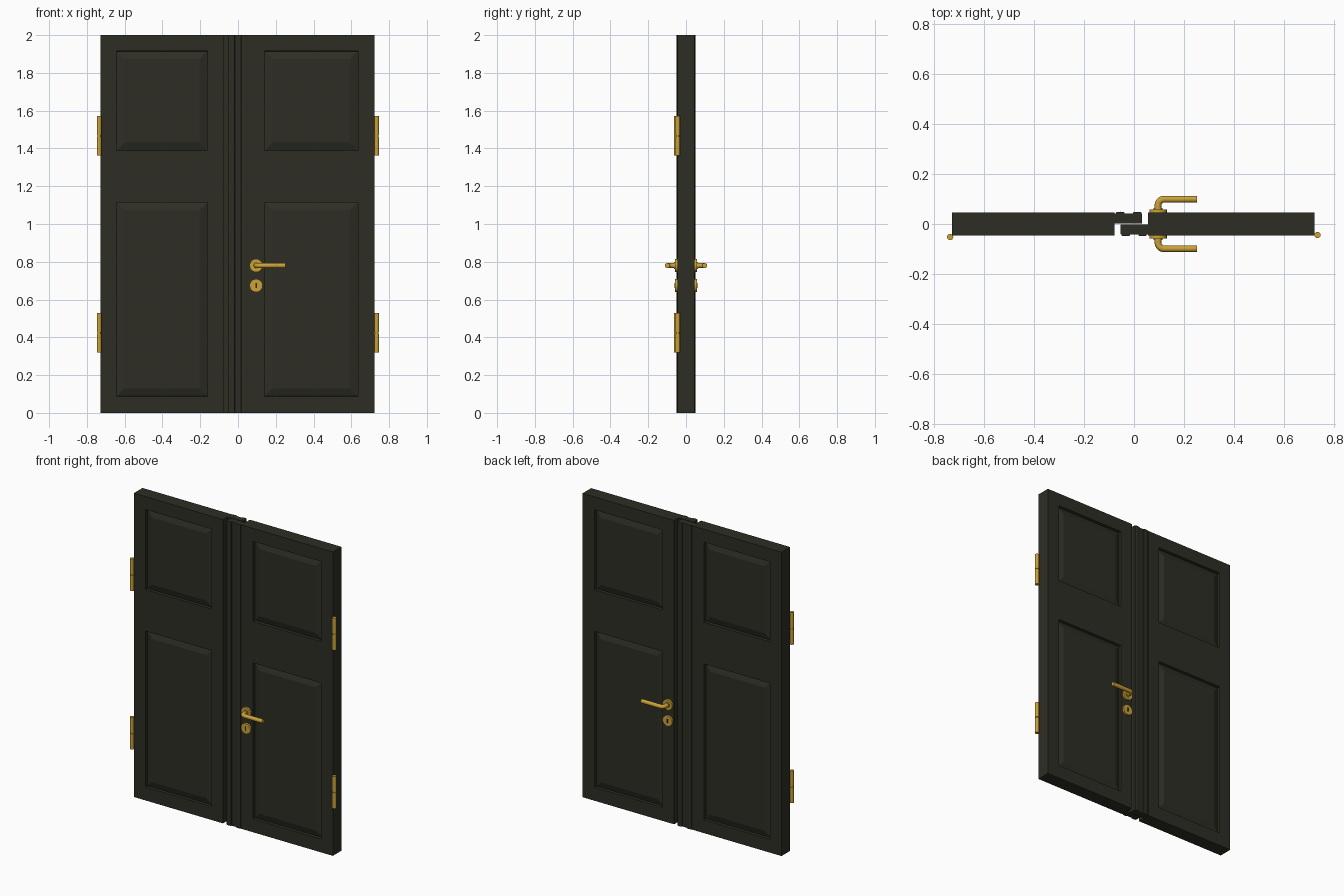
import bpy, bmesh, math
from mathutils import Vector, Matrix

if "Cube" in bpy.data.objects:
    bpy.data.objects.remove(bpy.data.objects["Cube"])


def material(name, col):
    m = bpy.data.materials.new(name)
    m.diffuse_color = (*col, 1)
    m.use_nodes = True
    m.node_tree.nodes["Principled BSDF"].inputs["Base Color"].default_value = m.diffuse_color
    return m


DARK = material("dark green paint", (0.027, 0.027, 0.018))
BRASS = material("brass", (0.60, 0.36, 0.04))


def finish(bm, name, mat, smooth=False):
    bmesh.ops.recalc_face_normals(bm, faces=bm.faces)
    me = bpy.data.meshes.new(name)
    bm.to_mesh(me)
    bm.free()
    me.materials.append(mat)
    ob = bpy.data.objects.new(name, me)
    bpy.context.collection.objects.link(ob)
    if smooth:
        shade(ob)
    return ob


def shade(ob):
    bpy.ops.object.select_all(action='DESELECT')
    ob.select_set(True)
    bpy.context.view_layer.objects.active = ob
    bpy.ops.object.shade_smooth_by_angle(angle=math.radians(40))


def cylinder(name, centre, r, depth, axis='Z', sides=16, r2=None):
    rot = Matrix.Rotation(math.pi / 2, 4, 'X') if axis == 'Y' else Matrix()
    bm = bmesh.new()
    bmesh.ops.create_cone(bm, cap_ends=True, segments=sides, radius1=r,
                          radius2=r if r2 is None else r2, depth=depth,
                          matrix=Matrix.Translation(centre) @ rot)
    return finish(bm, name, BRASS, True)


HALF = 0.045
PANELS_Z = [(0.088, 1.115), (1.388, 1.915)]


# Door leaf: slab with two raised-field panels on each side
def leaf(name, x0, x1, px0, px1):
    bm = bmesh.new()
    bmesh.ops.create_cube(bm, size=1, matrix=Matrix.Translation(((x0 + x1) / 2, 0, 1))
                          @ Matrix.Diagonal((x1 - x0, 2 * HALF, 2, 1)))
    cuts = [((x, 0, 0), (1, 0, 0)) for x in (px0, px1)]
    cuts += [((0, 0, z), (0, 0, 1)) for pair in PANELS_Z for z in pair]
    for co, no in cuts:
        bmesh.ops.bisect_plane(bm, geom=bm.verts[:] + bm.edges[:] + bm.faces[:],
                               plane_co=co, plane_no=no)
    bm.normal_update()
    panels = []
    for f in bm.faces:
        c = f.calc_center_median()
        if (abs(f.normal.y) > 0.9 and px0 < c.x < px1
                and any(a < c.z < b for a, b in PANELS_Z)):
            panels.append(f)
    # step down, then slope back up to the field
    bmesh.ops.inset_individual(bm, faces=panels, thickness=0.001, depth=-0.02)
    bmesh.ops.inset_individual(bm, faces=panels, thickness=0.059, depth=0.015)
    finish(bm, name, DARK)


leaf("left_leaf", -0.727, -0.078, -0.643, -0.162)
leaf("right_leaf", 0.055, 0.722, 0.14, 0.635)


# Overlapping meeting strips with two rounded beads each
def strip(name, place):
    pts = [(-0.08, 0.002), (-0.08, 0.042)]
    for a, b in ((-0.072, -0.038), (-0.005, 0.030)):
        for i in range(9):
            t = math.pi * i / 8
            pts.append(((a + b) / 2 - (b - a) / 2 * math.cos(t),
                        0.042 + 0.007 * math.sin(t) ** 0.5 if 0 < i < 8 else 0.042))
    pts += [(0.032, 0.040), (0.032, 0.002)]
    bm = bmesh.new()
    face = bm.faces.new([bm.verts.new((*place(x, y), 0)) for x, y in pts])
    ext = bmesh.ops.extrude_face_region(bm, geom=[face])
    bmesh.ops.translate(bm, vec=(0, 0, 2),
                        verts=[v for v in ext["geom"] if isinstance(v, bmesh.types.BMVert)])
    finish(bm, name, DARK, True)


strip("left_meeting_strip", lambda x, y: (x, y))
strip("right_meeting_strip", lambda x, y: (-x - 0.021, -y))

# Hinges: two knuckles each
for side, x, y in (("left", -0.735, -0.052), ("right", 0.734, -0.044)):
    for level, z in (("lower", 0.424), ("upper", 1.467)):
        cylinder(f"{side}_{level}_hinge_bottom_knuckle", (x, y, z - 0.054), 0.0125, 0.103)
        cylinder(f"{side}_{level}_hinge_top_knuckle", (x, y, z + 0.054), 0.0125, 0.103)
        cylinder(f"{side}_{level}_hinge_pin", (x, y, z), 0.008, 0.2)

# Handles and key roses on both faces
HX, HZ, KZ = 0.096, 0.78, 0.674
for side, s in (("front", -1), ("back", 1)):
    cylinder(f"{side}_handle_rose", (HX, s * 0.05, HZ), 0.035, 0.016, 'Y', 20)
    cylinder(f"{side}_handle_collar", (HX, s * 0.06, HZ), 0.018, 0.008, 'Y', 16)
    cylinder(f"{side}_key_rose", (HX, s * 0.05, KZ), 0.035, 0.016, 'Y', 20)
    # keyhole plate
    bm = bmesh.new()
    bmesh.ops.create_cube(bm, size=1, matrix=Matrix.Translation((HX, s * 0.0585, KZ))
                          @ Matrix.Diagonal((0.008, 0.003, 0.026, 1)))
    finish(bm, f"{side}_keyhole", DARK)
    # lever: stem, quarter bend, grip
    R, Y = 0.024, 0.099
    path = [(HX, 0.045)]
    for i in range(7):
        t = math.pi / 2 * i / 6
        path.append((HX + R - R * math.cos(t), Y - R + R * math.sin(t)))
    path.append((0.252, Y))
    cu = bpy.data.curves.new(f"{side}_lever", 'CURVE')
    cu.dimensions = '3D'
    cu.bevel_depth = 0.0135
    cu.bevel_resolution = 4
    cu.use_fill_caps = True
    sp = cu.splines.new('POLY')
    sp.points.add(len(path) - 1)
    for p, (x, y) in zip(sp.points, path):
        p.co = (x, s * y, HZ, 1)
    cu.materials.append(BRASS)
    ob = bpy.data.objects.new(f"{side}_lever", cu)
    bpy.context.collection.objects.link(ob)
    bpy.ops.object.select_all(action='DESELECT')
    ob.select_set(True)
    bpy.context.view_layer.objects.active = ob
    bpy.ops.object.convert(target='MESH')
    shade(bpy.context.view_layer.objects.active)
